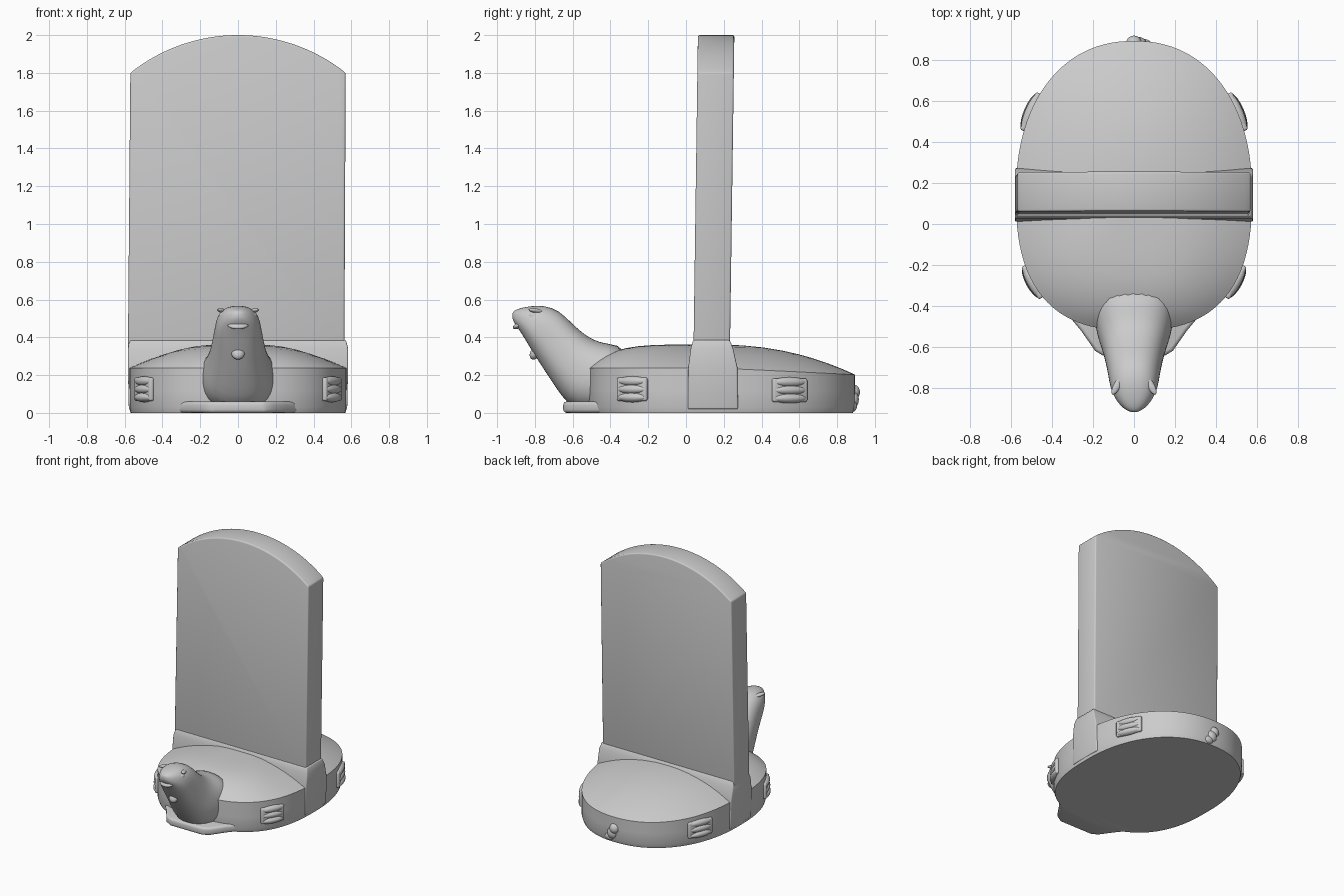
import bpy, bmesh
from math import sin, cos, pi, radians, sqrt, atan2
from mathutils import Vector, Matrix

if "Cube" in bpy.data.objects:
    bpy.data.objects.remove(bpy.data.objects["Cube"])


def make(name, bm, bevel=0.0, angle=35):
    bmesh.ops.recalc_face_normals(bm, faces=bm.faces)
    mesh = bpy.data.meshes.new(name)
    bm.to_mesh(mesh)
    bm.free()
    ob = bpy.data.objects.new(name, mesh)
    bpy.context.collection.objects.link(ob)
    bpy.ops.object.select_all(action='DESELECT')
    bpy.context.view_layer.objects.active = ob
    ob.select_set(True)
    if bevel:
        m = ob.modifiers.new("bevel", 'BEVEL')
        m.width, m.segments, m.limit_method = bevel, 3, 'ANGLE'
        bpy.ops.object.modifier_apply(modifier=m.name)
    bpy.ops.object.shade_smooth_by_angle(angle=radians(angle))
    return ob


def loft(name, rings, bevel=0.0, angle=35):
    bm = bmesh.new()
    vs = [[bm.verts.new(p) for p in r] for r in rings]
    n = len(vs[0])
    for a, b in zip(vs, vs[1:]):
        for i in range(n):
            bm.faces.new((a[i], a[(i + 1) % n], b[(i + 1) % n], b[i]))
    bm.faces.new(vs[0])
    bm.faces.new(vs[-1])
    return make(name, bm, bevel, angle)


def spow(v, e):
    return abs(v) ** e * (1 if v >= 0 else -1)


CY = 0.15


def outline(t):
    """Rounded shell plan: squarer in front, rounder behind."""
    b, e = (0.67, 2 / 2.6) if sin(t) < 0 else (0.745, 2 / 2.2)
    return Vector((0.577 * spow(cos(t), e), CY + b * spow(sin(t), e), 0))


# turtle body: vertical wall with a domed shell on top
N = 112
angles = [2 * pi * i / N for i in range(N)]


def body_ring(s, wall_z=None):
    ring = []
    for t in angles:
        o = outline(t)
        back, front = max(0, sin(t)), max(0, -sin(t))
        rim = 0.237 - 0.035 * back
        p = 2.2 + 3 * front ** 2
        z = rim + (0.362 - rim) * (1 - s ** p) if wall_z is None else wall_z
        ring.append((o.x * s, CY + (o.y - CY) * s, z))
    return ring


rings = [body_ring(0.985, 0.0), body_ring(1.0, 0.03), body_ring(1.0, 0.12)]
rings += [body_ring(s) for s in (1, 0.97, 0.93, 0.88, 0.8, 0.7, 0.6, 0.48, 0.35, 0.2, 0.05)]
loft("turtle_body", rings)

# slab socket: tapering collar across the shell
loft("slab_socket", [[(x, y, z) for x, y, z in
     ((-w, y0, z), (w, y0, z), (w, y1, z), (-w, y1, z))]
     for w, y0, y1, z in ((0.578, 0.01, 0.275, 0.02), (0.583, 0.012, 0.272, 0.24),
                          (0.583, 0.025, 0.25, 0.34), (0.572, 0.038, 0.232, 0.385))],
     0.008)

# upright slab with an arched top, leaning slightly back
R = (0.57 ** 2 + 0.2 ** 2) / 0.4
half = atan2(0.57, R - 0.2)
profile = [(-0.583, 0.3), (0.563, 0.3)]
for i in range(33):
    a = half - 2 * half * i / 32
    profile.append((R * sin(a), 2.0 - R + R * cos(a)))
lean = lambda z: 0.014 * z
loft("upright_slab", [[(x, y + lean(z), z) for x, z in profile] for y in (0.035, 0.228)], 0.01)

# neck and head: sections given as (under y, z), (upper y, z), half width
sections = [((-0.30, 0.00), (-0.30, 0.355), 0.20), ((-0.46, 0.00), (-0.42, 0.365), 0.20),
            ((-0.60, 0.02), (-0.49, 0.385), 0.18), ((-0.66, 0.09), (-0.55, 0.425), 0.157),
            ((-0.72, 0.18), (-0.61, 0.48), 0.141), ((-0.785, 0.28), (-0.67, 0.542), 0.127),
            ((-0.835, 0.36), (-0.75, 0.57), 0.118), ((-0.87, 0.42), (-0.82, 0.566), 0.096),
            ((-0.90, 0.463), (-0.875, 0.556), 0.066), ((-0.915, 0.487), (-0.91, 0.542), 0.035),
            ((-0.92, 0.505), (-0.92, 0.528), 0.012)]
rings = []
for lo, hi, w in sections:
    lo, hi = Vector((0, *lo)), Vector((0, *hi))
    mid, up = (lo + hi) / 2, (hi - lo) / 2
    rings.append([mid + up * spow(sin(t), 0.85) + Vector((w * spow(cos(t), 0.85), 0, 0))
                  for t in [2 * pi * i / 32 for i in range(32)]])
head = loft("neck_and_head", rings, angle=80)
sub = head.modifiers.new("smooth", 'SUBSURF')
sub.levels = sub.render_levels = 1


def blob(bm, loc, size, turn=0.0, tilt=0.0):
    m = (Matrix.Translation(loc) @ Matrix.Rotation(turn, 4, 'Z')
         @ Matrix.Rotation(tilt, 4, 'X') @ Matrix.Diagonal((*size, 1)))
    bmesh.ops.create_uvsphere(bm, u_segments=20, v_segments=12, radius=1, matrix=m)


# eyes under sloping brows
bm = bmesh.new()
for s in (-1, 1):
    blob(bm, (s * 0.078, -0.81, 0.515), (0.022, 0.028, 0.02))
    blob(bm, (s * 0.082, -0.79, 0.54), (0.018, 0.05, 0.012), s * 0.5, -0.15)
make("eyes_and_brows", bm, angle=80)

# lip fold and chin tuft
bm = bmesh.new()
blob(bm, (0, -0.885, 0.465), (0.055, 0.035, 0.016), 0, 0.5)
blob(bm, (0, -0.80, 0.315), (0.035, 0.025, 0.035), 0, -0.5)
make("chin", bm, angle=80)

# ground plinth that runs out under the neck
plan = [(-0.36, -0.40), (-0.26, -0.52), (-0.19, -0.62), (-0.14, -0.65),
        (0.14, -0.65), (0.19, -0.62), (0.26, -0.52), (0.36, -0.40)]
loft("front_plinth", [[(x, y, z) for x, y in plan] for z in (0, 0.06)], 0.018)


# feet: a rounded pad with stacked toes lying against the wall
def foot(name, side, y, zc, length):
    t = min((pi * k / 400 - pi / 2 for k in range(401)), key=lambda a: abs(outline(a).y - y))
    p = outline(t)
    d = outline(t + 0.02) - outline(t - 0.02)
    turn = -atan2(d.x, d.y)
    bm = bmesh.new()
    pad = (Matrix.Translation((p.x, p.y, zc)) @ Matrix.Rotation(turn, 4, 'Z')
           @ Matrix.Diagonal((0.03, length, 0.125, 1)))
    bmesh.ops.create_cube(bm, size=1, matrix=pad)
    bmesh.ops.bevel(bm, geom=bm.edges[:], offset=0.012, segments=3, affect='EDGES', profile=0.5)
    for k in (-1, 0, 1):
        blob(bm, (p.x, p.y, zc + 0.043 * k), (0.03 - 0.003 * k, length * 0.5, 0.026), turn)
    if side < 0:
        bmesh.ops.scale(bm, vec=(-1, 1, 1), verts=bm.verts)
    make(name, bm, angle=50)


for side, label in ((-1, "left"), (1, "right")):
    foot(label + "_front_foot", side, -0.285, 0.125, 0.18)
    foot(label + "_back_foot", side, 0.55, 0.12, 0.2)

# short tail curled against the back
bm = bmesh.new()
blob(bm, (0.0, 0.885, 0.11), (0.038, 0.036, 0.04))
blob(bm, (0.02, 0.885, 0.07), (0.04, 0.03, 0.045))
blob(bm, (0.045, 0.88, 0.035), (0.04, 0.025, 0.03))
make("tail", bm, angle=80)
